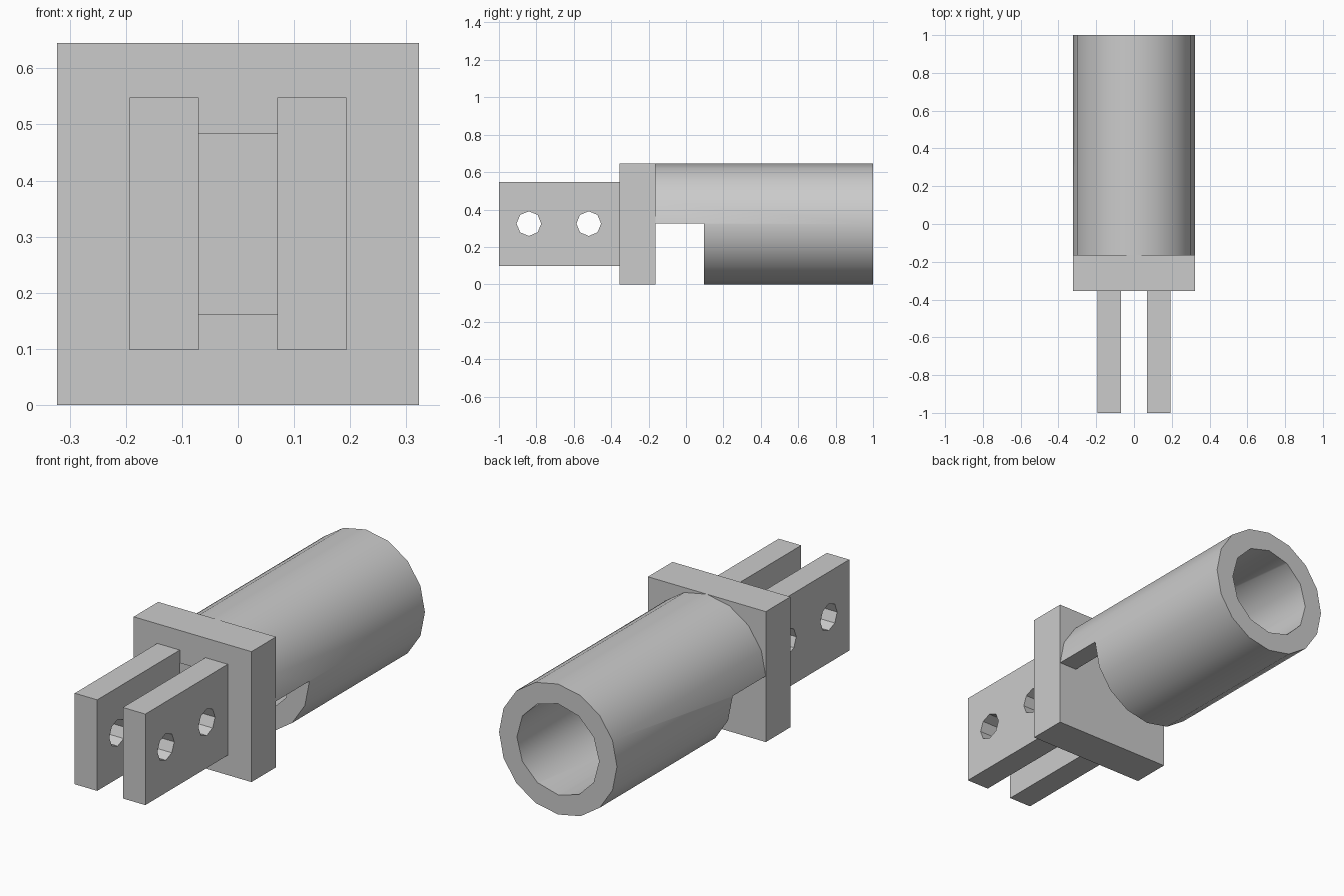
import bpy
from math import pi, radians

default = bpy.data.objects.get("Cube")
if default:
    bpy.data.objects.remove(default, do_unlink=True)

HALF = 0.3225  # half the flange width, and the tube radius

grey = bpy.data.materials.new("grey")
grey.use_nodes = True
colour = (0.6, 0.6, 0.6, 1)
grey.diffuse_color = colour
grey.node_tree.nodes["Principled BSDF"].inputs["Base Color"].default_value = colour


def finish(name):
    obj = bpy.context.object
    obj.name = name
    bpy.ops.object.transform_apply(location=True, rotation=True, scale=True)
    obj.data.materials.append(grey)
    return obj


def box(name, x, y, z):
    """Box from (low, high) pairs on each axis."""
    spans = (x, y, z)
    bpy.ops.mesh.primitive_cube_add(size=1, location=[(a + b) / 2 for a, b in spans])
    bpy.context.object.scale = [b - a for a, b in spans]
    return finish(name)


def rod(name, sides, radius, length, centre, rotation):
    bpy.ops.mesh.primitive_cylinder_add(vertices=sides, radius=radius, depth=length,
                                        location=centre, rotation=rotation)
    return finish(name)


def cut(target, cutter):
    """Subtract the cutter and discard it."""
    mod = target.modifiers.new("cut", "BOOLEAN")
    mod.object = cutter
    mod.operation = "DIFFERENCE"
    mod.solver = "EXACT"
    bpy.ops.object.select_all(action="DESELECT")
    bpy.context.view_layer.objects.active = target
    target.select_set(True)
    bpy.ops.object.modifier_apply(modifier=mod.name)
    bpy.data.objects.remove(cutter, do_unlink=True)


along_y = (pi / 2, 0, 0)
along_x = (0, pi / 2, 0)

# Square flange with a shallow square recess in its front
flange = box("flange", (-HALF, HALF), (-0.355, -0.163), (0, 2 * HALF))
cut(flange, box("recess_cutter", (-HALF / 2, HALF / 2), (-0.5, -0.31),
                (HALF / 2, HALF * 1.5)))

# Hollow socket tube, its lower half cut away next to the flange
tube = rod("socket_tube", 16, HALF, 1.163, (0, 0.4185, HALF), along_y)
cut(tube, rod("bore_cutter", 12, 0.225, 1.4, (0, 0.4185, HALF), along_y))
cut(tube, box("notch_cutter", (-1, 1), (-0.5, 0.097), (-0.5, 0.326)))
bpy.ops.object.shade_smooth_by_angle(angle=radians(31))

# Pair of fork lugs, each with two pin holes
for side, sign in (("left", 1), ("right", -1)):
    lug = box(side + "_lug", sorted((sign * 0.07, sign * 0.193)),
              (-1, -0.355), (0.098, 0.548))
    for y in (-0.84, -0.52):
        cut(lug, rod("pin_cutter", 8, 0.066, 0.5, (sign * 0.13, y, HALF + 0.002), along_x))
